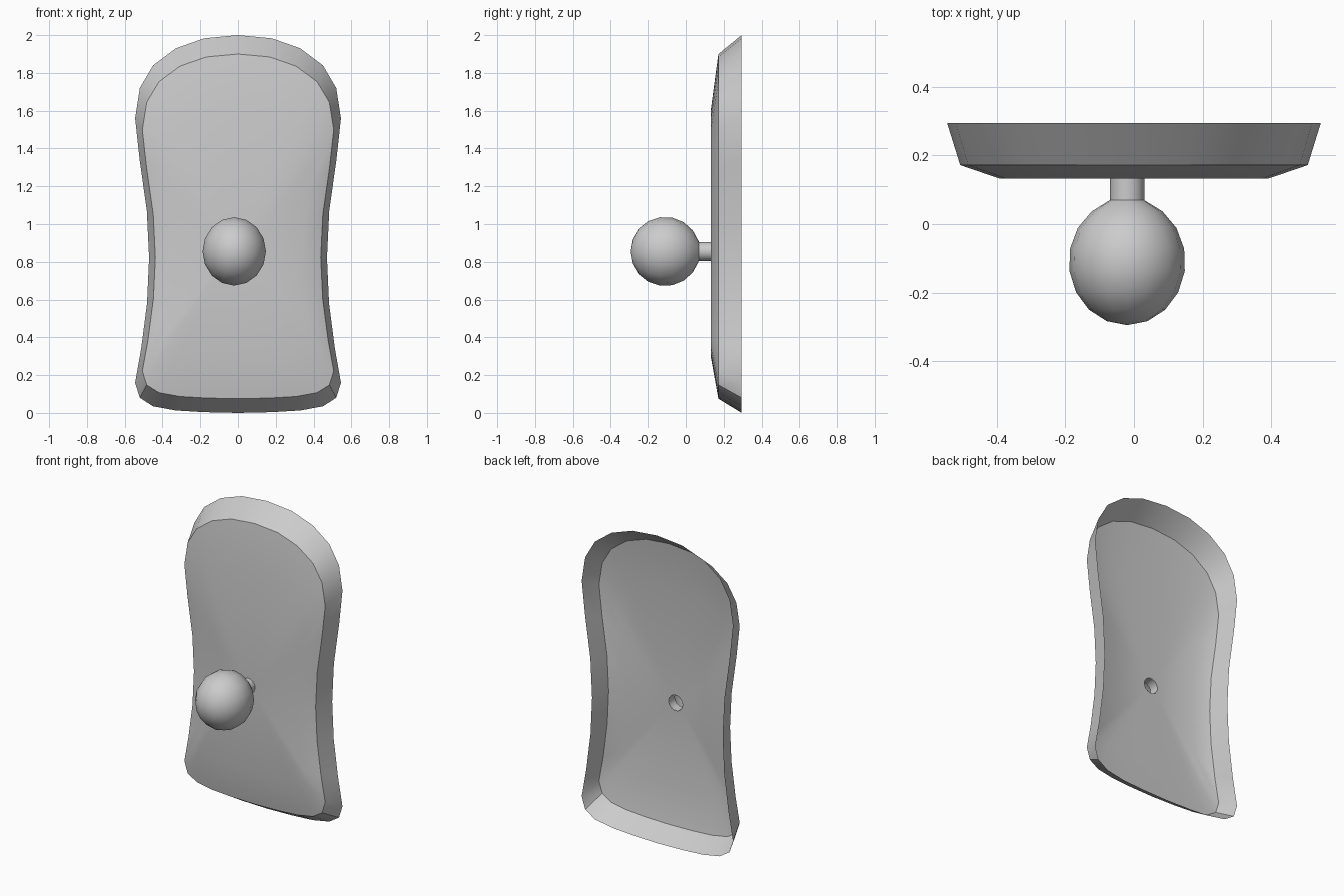
import bpy, bmesh
from math import sin, cos, pi, radians

if "Cube" in bpy.data.objects:
    bpy.data.objects.remove(bpy.data.objects["Cube"])

CX, CZ = -0.02, 0.855     # stem axis
R = 0.05                  # stem radius


def loft(name, rings, cap=None):
    """Skin a list of closed rings; optionally close the last one to a point."""
    bm = bmesh.new()
    rows = [[bm.verts.new(p) for p in ring] for ring in rings]
    n = len(rows[0])
    for a, b in zip(rows, rows[1:]):
        for i in range(n):
            j = (i + 1) % n
            bm.faces.new((a[i], a[j], b[j], b[i]))
    if cap:
        tip = bm.verts.new(cap)
        for i in range(n):
            bm.faces.new((rows[-1][i], rows[-1][(i + 1) % n], tip))
    # both skins run towards the front, so the last faces must look to -y
    bm.normal_update()
    if bm.faces[:][-1].normal.y > 0:
        bmesh.ops.reverse_faces(bm, faces=bm.faces[:])
    me = bpy.data.meshes.new(name)
    bm.to_mesh(me)
    bm.free()
    ob = bpy.data.objects.new(name, me)
    bpy.context.collection.objects.link(ob)
    bpy.ops.object.select_all(action='DESELECT')
    ob.select_set(True)
    bpy.context.view_layer.objects.active = ob
    bpy.ops.object.shade_smooth_by_angle(angle=radians(30))
    return ob


def circle(y, rx, rz, n):
    return [(CX + rx * sin(2 * pi * i / n), y, CZ + rz * cos(2 * pi * i / n))
            for i in range(n)]


# Waisted plate outline: right half from top centre to bottom centre, mirrored
half = [(0, 2), (.18, 1.983), (.33, 1.93), (.45, 1.84), (.52, 1.72), (.545, 1.56),
        (.521, 1.34), (.483, 1.07), (.471, .82), (.482, .58), (.513, .34),
        (.545, .16), (.52, .08), (.45, .035), (.33, .013), (.18, .004), (0, 0)]
outline = half + [(-x, z) for x, z in half[-2:0:-1]]

# Open-backed plate: flared wall, shallow bevel, flat front with stem hole
rim = [(x, .295, z) for x, z in outline]
edge = [(x * .93, .172, .075 + z * .9125) for x, z in outline]
front = [(x * .77, .132, CZ + (z - CZ) * .714) for x, _, z in edge]
loft("back_plate", [rim, edge, front, circle(.132, R, R, len(outline))])

# Hollow stem running into a slightly flattened ball
SEG, BY, BR = 16, -.11, .185
rings = [circle(.132, R, R, SEG), circle(.07, R, R, SEG)]
for k in range(2, 8 + 7 - 7):
    a = pi * k / 8
    pass
for k in range(1, 8):
    a = radians(17) + (pi - radians(17)) * k / 8
    rings.append(circle(BY + BR * cos(a), .17 * sin(a), .183 * sin(a), SEG))
loft("stem_and_ball", rings, (CX, BY - BR, CZ))
